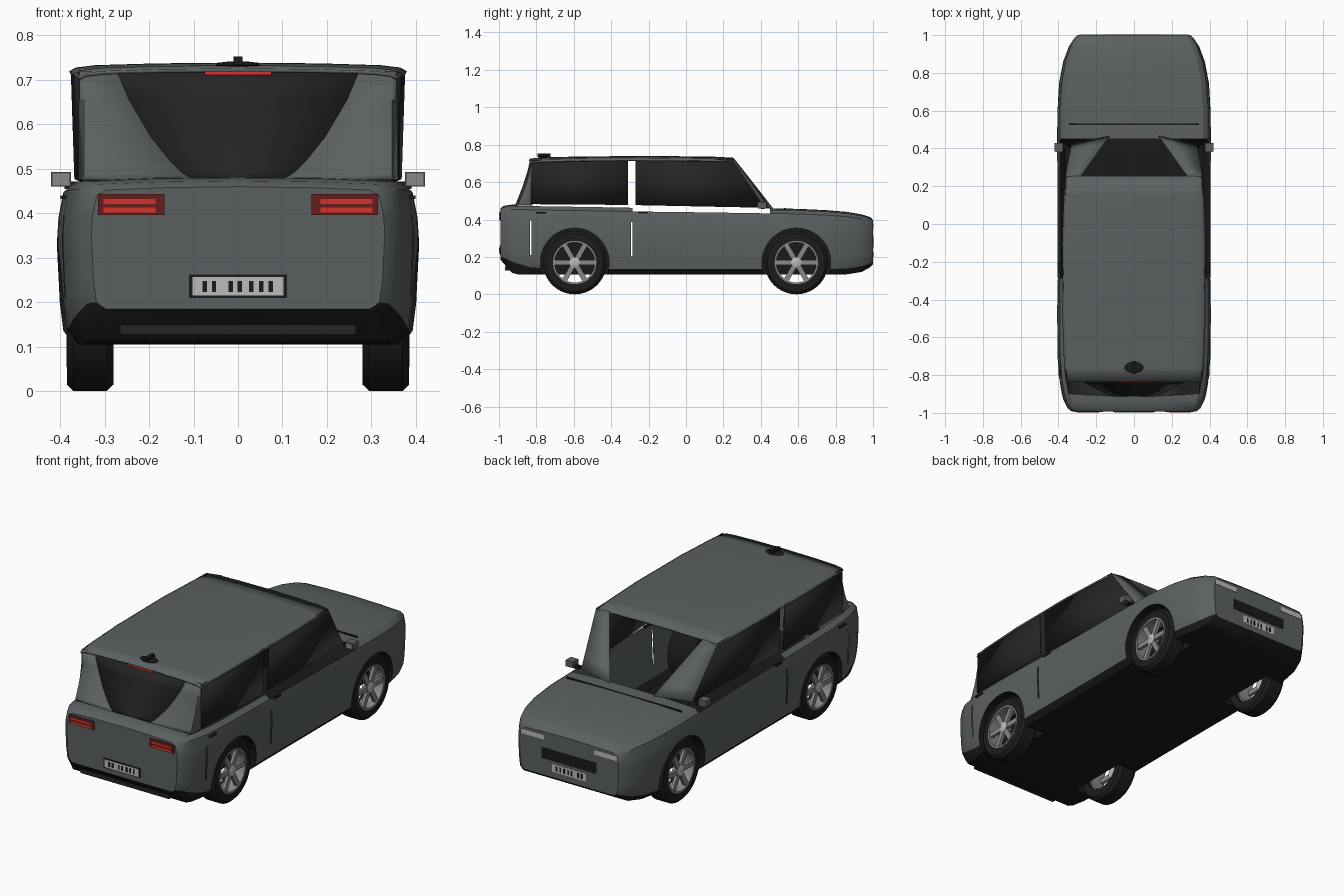
import bpy, bmesh, math
from mathutils import Matrix

if "Cube" in bpy.data.objects:
    bpy.data.objects.remove(bpy.data.objects["Cube"])


def material(name, r, g, b):
    m = bpy.data.materials.new(name)
    m.use_nodes = True
    m.diffuse_color = (r, g, b, 1)
    m.node_tree.nodes["Principled BSDF"].inputs["Base Color"].default_value = (r, g, b, 1)
    return m


GREY = material("body grey", .105, .118, .12)
BLACK = material("trim black", .01, .01, .01)
GLASS = material("dark glass", .018, .018, .018)
RUBBER = material("tyre rubber", .012, .012, .012)
METAL = material("wheel metal", .25, .25, .25)
PALE = material("pale metal", .5, .5, .48)
RED = material("bright red", .65, .035, .025)
DARK_RED = material("dark red", .14, .012, .012)


def finish(name, bm, mats, mirror=False, smooth=True, solid=0):
    bmesh.ops.recalc_face_normals(bm, faces=bm.faces)
    me = bpy.data.meshes.new(name)
    bm.to_mesh(me)
    bm.free()
    ob = bpy.data.objects.new(name, me)
    bpy.context.collection.objects.link(ob)
    for m in mats:
        me.materials.append(m)
    if smooth:
        shade(ob)
    if mirror:
        mod = ob.modifiers.new("mirror", 'MIRROR')
        mod.use_clip = True
    if solid:
        mod = ob.modifiers.new("thickness", 'SOLIDIFY')
        mod.thickness, mod.offset = solid, 0
    return ob


def shade(ob):
    bpy.ops.object.select_all(action='DESELECT')
    ob.select_set(True)
    bpy.context.view_layer.objects.active = ob
    bpy.ops.object.shade_smooth_by_angle(angle=math.radians(32))


def box(name, mat, x, y, z, mirror=False):
    bm = bmesh.new()
    size = [b - a for a, b in (x, y, z)]
    mid = [(a + b) / 2 for a, b in (x, y, z)]
    bmesh.ops.create_cube(bm, size=1, matrix=Matrix.Translation(mid) @ Matrix.Diagonal((*size, 1)))
    return finish(name, bm, [mat], mirror, False)


def sheet(name, mat, lines, solid=.004):
    """Bridge neighbouring polylines into a surface, mirrored in x."""
    bm = bmesh.new()
    rows = [[bm.verts.new(p) for p in line] for line in lines]
    for a, b in zip(rows, rows[1:]):
        for i in range(len(a) - 1):
            bm.faces.new((a[i], a[i + 1], b[i + 1], b[i]))
    return finish(name, bm, [mat], True, True, solid)


def lathe(name, mat, profile, y, z, steps=40):
    """Turn a closed (x, radius) profile about a wheel axle."""
    bm = bmesh.new()
    rings = []
    for i in range(steps):
        a = math.tau * i / steps
        rings.append([bm.verts.new((x, y + r * math.cos(a), z + r * math.sin(a))) for x, r in profile])
    n = len(profile)
    for i in range(steps):
        a, b = rings[i], rings[(i + 1) % steps]
        for j in range(n):
            k = (j + 1) % n
            bm.faces.new((a[j], a[k], b[k], b[j]))
    return finish(name, bm, [mat], True)


# Lower body: stations of y, half width, top, skirt height, underside
STATIONS = [
    (-.992, .33, .455, .2, .185), (-.975, .352, .468, .197, .165), (-.93, .374, .475, .175, .115),
    (-.9, .382, .476, .165, .107), (-.833, .394, .475, .145, .105), (-.827, .395, .475, .144, .105),
    (-.7, .405, .473, .135, .105), (-.5, .407, .47, .135, .105), (-.293, .405, .466, .135, .105),
    (-.287, .405, .466, .135, .105), (.1, .405, .461, .135, .105), (.45, .407, .455, .135, .105),
    (.6, .407, .452, .135, .105), (.75, .396, .445, .135, .105), (.86, .375, .436, .138, .107),
    (.94, .345, .422, .15, .12), (.985, .315, .408, .165, .145), (1, .297, .392, .172, .16)]
SECTION = [(.965, 0), (.985, .2), (1, .6), (.992, .76), (.965, .93), (.9, .99), (.5, 1.01)]
bm = bmesh.new()
rings = []
for y, w, top, skirt, low in STATIONS:
    half = [(0, low), (.9 * w, low)]
    half += [(w * fx, skirt + (top - skirt) * fz) for fx, fz in SECTION] + [(0, top + .005)]
    outline = half + [(-x, z) for x, z in half[-2:0:-1]]
    rings.append([bm.verts.new((x, y, z)) for x, z in outline])
n = len(rings[0])
for a, b in zip(rings, rings[1:]):
    for j in range(n):
        k = (j + 1) % n
        f = bm.faces.new((a[j], a[k], b[k], b[j]))
        f.material_index = int(j < 2 or j >= n - 2)
bm.faces.new(rings[0])
bm.faces.new(rings[-1])
body = finish("lower_body", bm, [GREY, BLACK], smooth=False)

# Wheel arches cut from the body
AXLES, HUB = (-.595, .59), .17
bm = bmesh.new()
for y in AXLES:
    for x in (-.375, .375):
        place = Matrix.Translation((x, y, HUB)) @ Matrix.Rotation(math.pi / 2, 4, 'Y')
        bmesh.ops.create_cone(bm, cap_ends=True, segments=48, radius1=.184, radius2=.184,
                              depth=.25, matrix=place)
for f in bm.faces:
    f.material_index = 1
cutter = finish("arch_cutter", bm, [GREY, BLACK], smooth=False)
cutter.hide_render = True
cut = body.modifiers.new("arches", 'BOOLEAN')
cut.operation, cut.solver, cut.object = 'DIFFERENCE', 'EXACT', cutter
bpy.context.view_layer.objects.active = body
bpy.ops.object.modifier_apply(modifier=cut.name)
bpy.data.objects.remove(cutter)

# Open cabin top and narrow door gaps
bm = bmesh.new()
bm.from_mesh(body.data)
gone = []
for f in bm.faces:
    c = f.calc_center_median()
    cabin = -.9 < c.y < .45 and c.z > .44 and f.normal.z > .8
    gap = min(abs(c.y + .29), abs(c.y + .83)) < .002 and .2 < c.z < .4 and abs(c.x) > .3
    if cabin or gap:
        gone.append(f)
bmesh.ops.delete(bm, geom=gone, context='FACES')
bm.to_mesh(body.data)
bm.free()
shade(body)

# Roof
roof = []
for y, w, z in ((-.835, .358, .722), (-.76, .368, .729), (-.5, .377, .734), (-.1, .378, .735),
                (.15, .37, .732), (.255, .362, .726)):
    roof.append([(w * f, y, z - d) for f, d in ((0, 0), (.5, .002), (.85, .006), (.96, .011), (1, .019))])
sheet("roof", GREY, roof, .008)

# Tailgate surround and rear window
outer, corner, inner, centre = [], [], [], []
for x, z in ((.272, .719), (.245, .655), (.195, .57), (.155, .52), (.125, .49), (.1, .475)):
    t = (.719 - z) / .244
    y = -.832 - .08 * t ** 1.3
    outer.append((.358, -.822, z))
    corner.append((.345, y + .014, z))
    inner.append((x, y, z))
    centre.append((0, y, z))
sheet("tailgate_surround", GREY, [outer, corner, inner])
sheet("rear_window", GLASS, [inner, centre])

# Windscreen pillars around the open screen
levels = [i / 5 for i in range(6)]
sheet("windscreen_pillar", GREY, [
    [(.362 - .03 * t, .25 + .17 * t, .718 - .255 * t) for t in levels],
    [(.28 - .15 * t, .255 + .21 * t, .726 - .268 * t) for t in levels]])

# Side windows with an open slot between them
sheet("rear_side_window", GLASS, [[(.358, -.825, .717), (.374, -.31, .722)],
                                  [(.359, -.83, .482), (.366, -.31, .478)]])
sheet("front_side_window", GLASS, [[(.374, -.27, .722), (.362, .25, .72)],
                                   [(.366, -.27, .477), (.332, .42, .463)]])

# Wheels
for end, y in zip(("rear", "front"), AXLES):
    lathe(end + "_tyre", RUBBER, [(.28, .115), (.28, .155), (.296, .17), (.37, .17),
                                  (.385, .155), (.385, .115)], y, HUB)
    lathe(end + "_rim", METAL, [(.3, .107), (.3, .116), (.386, .116), (.386, .107)], y, HUB)
    lathe(end + "_hub", PALE, [(.35, .001), (.35, .028), (.382, .028), (.386, .02), (.386, .001)], y, HUB, 24)
    bm = bmesh.new()
    for i in range(6):
        place = (Matrix.Translation((.372, y, HUB)) @ Matrix.Rotation(math.tau * i / 6, 4, 'X')
                 @ Matrix.Translation((0, .065, 0)) @ Matrix.Diagonal((.016, .092, .027, 1)))
        bmesh.ops.create_cube(bm, size=1, matrix=place)
    finish(end + "_spokes", bm, [METAL], True, False)

# Tail lights
box("tail_light", DARK_RED, (.165, .315), (-.996, -.988), (.396, .443), True)
for z in (.402, .421):
    box("tail_light_bar", RED, (.185, .302), (-.999, -.995), (z, z + .011), True)
box("high_brake_light", RED, (-.075, .075), (-.84, -.833), (.711, .72))

# Number plates with blank bars
for end, side, y, z in (("rear", -1, -.992, .21), ("front", 1, 1, .187)):
    def layer(a, b):
        return sorted((y + side * a, y + side * b))
    deep = 0 if side < 0 else -.004
    box(end + "_plate_frame", BLACK, (-.11, .11), layer(-.004, .003 + deep), (z, z + .052))
    box(end + "_plate", PALE, (-.102, .102), layer(-.003, .005 + deep), (z + .005, z + .047))
    for x in (-.075, -.054, -.016, .004, .03, .052, .074):
        box(end + "_plate_bar", BLACK, (x - .005, x + .005), layer(0, .007 + deep), (z + .013, z + .038))

# Nose details
box("grille", BLACK, (-.165, .165), (.995, 1.002), (.25, .308))
box("headlight", PALE, (.15, .288), (.994, 1.002), (.352, .378), True)
box("bonnet_seam", BLACK, (-.345, .345), (.525, .531), (.45, .4605))

# Rear bumper insert and door handles
box("bumper_insert", GLASS, (-.265, .265), (-.968, -.93), (.128, .15))
for y in (-.775, -.23):
    box("door_handle", BLACK, (.385, .399), (y - .027, y + .027), (.432, .44), True)

# Door mirrors
box("mirror_arm", BLACK, (.35, .39), (.4, .42), (.455, .472), True)
box("mirror_shell", GREY, (.375, .42), (.385, .43), (.46, .493), True)
box("mirror_glass", METAL, (.38, .416), (.382, .386), (.464, .489), True)

# Roof aerial
bm = bmesh.new()
bmesh.ops.create_uvsphere(bm, u_segments=20, v_segments=10, radius=1,
                          matrix=Matrix.Translation((0, -.76, .734)) @ Matrix.Diagonal((.05, .03, .008, 1)))
finish("aerial_base", bm, [BLACK])
box("aerial_fin", BLACK, (-.01, .01), (-.795, -.725), (.735, .753))
